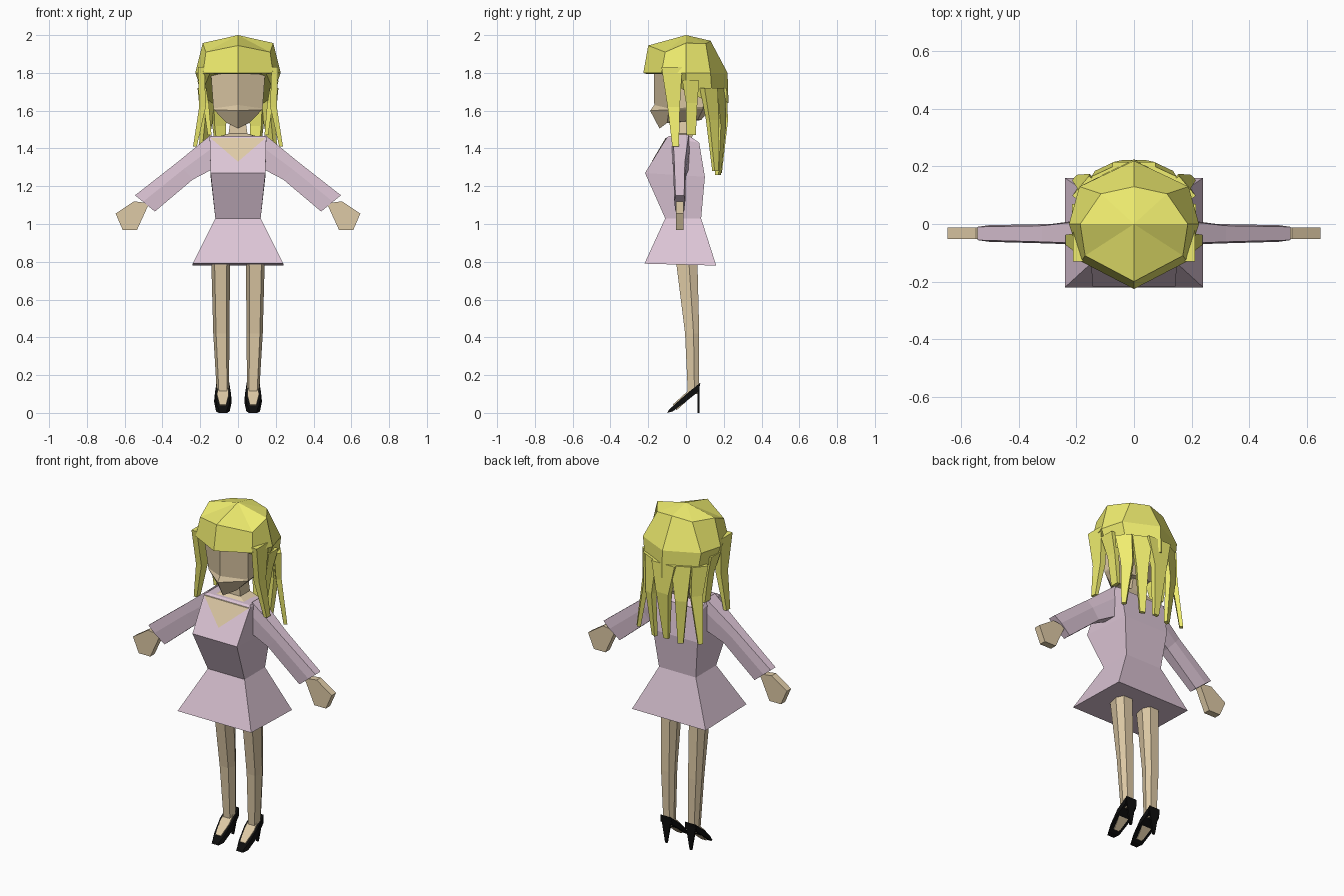
import bpy, bmesh, math
from mathutils import Vector

if "Cube" in bpy.data.objects:
    bpy.data.objects.remove(bpy.data.objects["Cube"])


def material(name, rgb):
    m = bpy.data.materials.new(name)
    m.diffuse_color = (*rgb, 1)
    m.use_nodes = True
    m.node_tree.nodes["Principled BSDF"].inputs["Base Color"].default_value = m.diffuse_color
    return m


SKIN = material("skin_tone", (0.73, 0.59, 0.38))
HAIR = material("hair_yellow", (0.87, 0.85, 0.16))
DRESS = material("dress_lilac", (0.72, 0.56, 0.67))
BLACK = material("shoe_black", (0.004, 0.004, 0.004))


def loft(name, rings, mat, start=True, end=True):
    """Skin closed rings of points with flat faces, optionally capped."""
    bm = bmesh.new()
    vs = [[bm.verts.new(p) for p in r] for r in rings]
    n = len(vs[0])
    for a, b in zip(vs, vs[1:]):
        for i in range(n):
            j = (i + 1) % n
            bm.faces.new((a[i], a[j], b[j], b[i]))
    if start:
        bm.faces.new(vs[0])
    if end:
        bm.faces.new(vs[-1])
    bmesh.ops.remove_doubles(bm, verts=bm.verts, dist=0.0005)
    bmesh.ops.recalc_face_normals(bm, faces=bm.faces)
    me = bpy.data.meshes.new(name)
    bm.to_mesh(me)
    bm.free()
    me.materials.append(mat)
    ob = bpy.data.objects.new(name, me)
    bpy.context.collection.objects.link(ob)
    return ob


def rect(hx, y0, y1, z0, z1):
    """Rectangle ring: half width, front/back depth, front/back height."""
    return [(-hx, y0, z0), (hx, y0, z0), (hx, y1, z1), (-hx, y1, z1)]


def mirrored(half):
    """Close a half ring whose first and last points lie on x = 0."""
    return half + [(-x, y, z) for x, y, z in half[-2:0:-1]]


def slab(name, outline, y0, y1, mat):
    return loft(name, [[(x, y, z) for x, z in outline] for y in (y0, y1)], mat)


# dress: skirt, waist, bust, shoulders
loft("dress", [rect(.24, -.22, .16, .79, .78), rect(.12, -.11, .08, 1.03, 1.03),
               rect(.145, -.217, .10, 1.27, 1.25), rect(.15, -.10, .07, 1.46, 1.43),
               rect(.14, -.09, .02, 1.465, 1.465)], DRESS)

# neckline and neck
loft("neckline", [[(-.145, -.108, 1.455), (0, -.182, 1.33), (.145, -.108, 1.455)],
                  [(-.14, -.09, 1.458), (0, -.165, 1.33), (.14, -.09, 1.458)]], SKIN)
loft("neck", [rect(.135, -.10, .03, 1.45, 1.455), rect(.05, -.05, .04, 1.478, 1.478),
              rect(.035, -.045, .04, 1.58, 1.58)], SKIN)

# head: chin, lips, face, crown
loft("head", [mirrored(h) for h in (
    [(0, -.14, 1.505), (.06, -.10, 1.535), (.06, .06, 1.55), (0, .08, 1.55)],
    [(0, -.19, 1.60), (.128, -.09, 1.605), (.12, .09, 1.61), (0, .13, 1.61)],
    [(0, -.168, 1.63), (.13, -.09, 1.612), (.13, .09, 1.62), (0, .14, 1.63)],
    [(0, -.17, 1.82), (.145, -.115, 1.82), (.14, .10, 1.82), (0, .14, 1.82)],
    [(0, -.12, 1.90), (.10, -.08, 1.88), (.10, .08, 1.90), (0, .10, 1.90)])], SKIN)

# hair cap: fringe in front, longer at the back
cap = [
    [(0, -.21, 1.795), (.15, -.13, 1.795), (.19, .0, 1.70), (.165, .14, 1.64), (0, .225, 1.64)],
    [(0, -.226, 1.80), (.185, -.13, 1.80), (.226, .0, 1.80), (.19, .13, 1.80), (0, .22, 1.80)],
    [(0, -.20, 1.945), (.17, -.11, 1.91), (.187, .0, 1.958), (.115, .105, 1.955), (0, .13, 1.97)],
    [(0, 0, 2.0)] * 5]
loft("hair_cap", [mirrored(h) for h in cap], HAIR, end=False)


def strand(name, path, face_angle):
    """Tapering flat lock; path holds (x, y, z, width, thickness)."""
    t = Vector((math.cos(face_angle), math.sin(face_angle), 0))
    n = Vector((-t.y, t.x, 0))
    rings = []
    for x, y, z, w, d in path:
        c = Vector((x, y, z))
        rings.append([c + t * w / 2 * a + n * d / 2 * b
                      for a, b in ((-1, -1), (1, -1), (1, 1), (-1, 1))])
    loft(name, rings, HAIR)


strand("hair_lock_centre", [(0, .195, 1.72, .15, .04), (0, .205, 1.55, .08, .035),
                            (0, .18, 1.27, .03, .02)], 0)

for s, side in ((-1, "left"), (1, "right")):
    # hanging locks, from the temple round to the back
    for k, (path, ang) in enumerate((
            ([(.195, -.075, 1.83, .11, .035), (.188, -.065, 1.62, .065, .035),
              (.228, -.055, 1.41, .035, .02)], 90),
            ([(.195, .025, 1.76, .09, .04), (.17, .03, 1.64, .06, .03),
              (.15, .027, 1.47, .05, .02)], 90),
            ([(.17, .12, 1.72, .09, .04), (.165, .14, 1.55, .065, .03),
              (.20, .155, 1.28, .025, .02)], 130),
            ([(.09, .17, 1.72, .11, .04), (.10, .185, 1.52, .065, .03),
              (.085, .17, 1.26, .03, .02)], 155))):
        strand(f"hair_lock_{k + 1}_{side}", [(s * p[0], *p[1:]) for p in path],
               math.radians(ang if s > 0 else 180 - ang))

    # sleeve
    rings = []
    for tx, tz, bx, bz, y0, y1 in ((.14, 1.475, .135, 1.29, -.075, .02),
                                   (.32, 1.328, .24, 1.235, -.068, .0),
                                   (.545, 1.152, .44, 1.066, -.062, -.004)):
        tx, bx = s * tx, s * bx
        mx, mz = tx * .6 + bx * .4, tz * .6 + bz * .4
        rings.append([(tx, y0 + .006, tz), (mx, y0, mz), (bx, y0 + .006, bz),
                      (bx, y1 - .006, bz), (mx, y1, mz), (tx, y1 - .006, tz)])
    loft(f"sleeve_{side}", rings, DRESS)

    # hand
    slab(f"hand_{side}", [(s * x, z) for x, z in (
        (.47, 1.11), (.55, 1.12), (.648, 1.055), (.61, .968), (.535, .968))],
        -.053, -.013, SKIN)

    # leg
    cx = s * .085
    rings = []
    for x, hx, y0, y1, z in ((.092, .05, -.055, .06, .82), (.088, .043, -.005, .07, .42),
                             (.08, .032, .01, .068, .10)):
        ym = y0 * .4 + y1 * .6
        rings.append([(s * (x + hx * a), y, z) for a, y in (
            (-.65, y0), (.65, y0), (1, ym), (.6, y1), (-.6, y1), (-1, ym))])
    loft(f"leg_{side}", rings, SKIN)

    # shoe: sloping sole with raised rim, from toe to heel
    def across(y, z, h, w):
        cxs = s * .08
        return [(cxs - w, y, z), (cxs + w, y, z),
                (cxs + w * .9, y + .008, z + h), (cxs - w * .9, y + .008, z + h)]
    loft(f"shoe_{side}", [across(-.10, .0, .014, .022), across(-.07, .008, .035, .036),
                          across(.0, .06, .045, .047), across(.068, .115, .045, .038)], BLACK)

    # bare instep above the shoe
    loft(f"instep_{side}", [
        [(s * .08 - w, y, z), (s * .08 + w, y, z), (s * .08 + w, y + .02, z - .03),
         (s * .08 - w, y + .02, z - .03)]
        for w, y, z in ((.017, -.07, .044), (.031, -.01, .098), (.027, .03, .137))], SKIN)

    # stiletto heel
    slab(f"heel_{side}", [(s * .08 + x, z) for x, z in (
        (-.032, .14), (.032, .14), (.006, .0), (-.006, .0))], .062, .072, BLACK)
